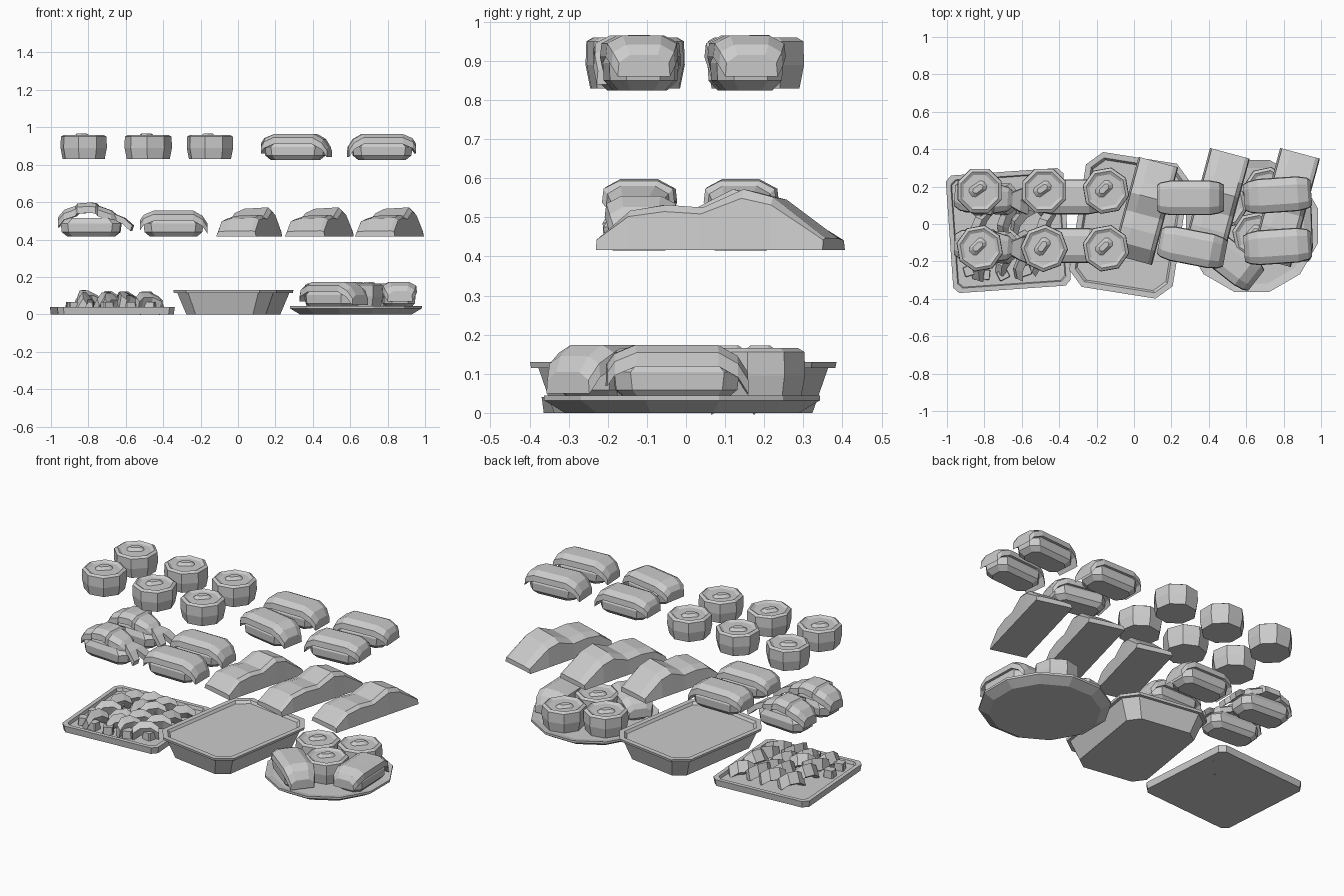
import bpy, math, random
from mathutils import Vector, Matrix

random.seed(4)
cube = bpy.data.objects.get("Cube")
if cube:
    bpy.data.objects.remove(cube, do_unlink=True)

grey = bpy.data.materials.new("plain_grey")
grey.use_nodes = True
grey.diffuse_color = (0.6, 0.6, 0.6, 1)
grey.node_tree.nodes["Principled BSDF"].inputs["Base Color"].default_value = (0.6, 0.6, 0.6, 1)


def skin(name, rings, at, turn=0, tilt=0):
    """Bridge equal rings of points into a closed solid and place it."""
    n = len(rings[0])
    verts = [Vector(p) for ring in rings for p in ring]
    faces = [(k * n + i, k * n + (i + 1) % n, (k + 1) * n + (i + 1) % n, (k + 1) * n + i)
             for k in range(len(rings) - 1) for i in range(n)]
    faces += [tuple(reversed(range(n))), tuple(range(len(verts) - n, len(verts)))]
    mesh = bpy.data.meshes.new(name)
    mesh.from_pydata(verts, [], faces)
    mesh.materials.append(grey)
    ob = bpy.data.objects.new(name, mesh)
    bpy.context.collection.objects.link(ob)
    ob.matrix_world = (Matrix.Translation(at) @ Matrix.Rotation(math.radians(turn), 4, 'Z')
                       @ Matrix.Rotation(math.radians(tilt), 4, 'Y'))
    return ob


def rect(w, d, c, z):
    """Chamfered rectangle ring."""
    x, y = w / 2, d / 2
    return [(-x + c, -y, z), (x - c, -y, z), (x, -y + c, z), (x, y - c, z),
            (x - c, y, z), (-x + c, y, z), (-x, y - c, z), (-x, -y + c, z)]


def circle(r, z, n):
    return [(r * math.cos(math.tau * (i + 0.5) / n), r * math.sin(math.tau * (i + 0.5) / n), z)
            for i in range(n)]


def roll(x, y, z, turn=0):
    """Octagonal roll with a rim and a raised filling."""
    profile = [(0.115, 0), (0.127, 0.06), (0.125, 0.12), (0.108, 0.13), (0.09, 0.12)]
    skin("roll", [circle(r, h, 8) for r, h in profile], (x, y, z), turn)
    skin("roll_filling", [rect(0.1, 0.06, 0.015, 0), rect(0.06, 0.03, 0.01, 0.017)],
         (x - 0.01, y + 0.01, z + 0.119), turn + 35)


def drape(name, stations, at, turn):
    """Arched topping from (x, top height, width factor) stations."""
    section = [(-0.093, -0.055), (0.093, -0.055), (0.089, -0.02),
               (0.05, 0), (-0.05, 0), (-0.089, -0.02)]
    skin(name, [[(x, y * w, z + h) for y, h in section] for x, z, w in stations], at, turn)


def rice(at, turn):
    levels = [(0.25, 0.12, 0.03, 0), (0.31, 0.165, 0.04, 0.025),
              (0.32, 0.17, 0.04, 0.07), (0.27, 0.14, 0.04, 0.1)]
    skin("rice_block", [rect(*lv) for lv in levels], at, turn)


def nigiri(x, y, z, turn=0):
    rice((x, y, z), turn)
    stations = [(-0.178, 0.09, 0.72), (-0.16, 0.117, 0.88), (-0.105, 0.14, 1),
                (0.105, 0.14, 1), (0.155, 0.112, 0.9), (0.182, 0.07, 0.75)]
    drape("fish_topping", stations, (x, y, z), turn)


def shrimp_nigiri(x, y, z, turn=0):
    """Rice with a ribbed topping and a fanned tail."""
    rice((x, y, z), turn)
    stations = [(-0.175, 0.105, 0.6), (-0.14, 0.145, 0.85), (-0.08, 0.165, 0.92),
                (-0.07, 0.178, 1), (0.0, 0.183, 0.95), (0.03, 0.178, 1),
                (0.04, 0.165, 0.88), (0.11, 0.14, 0.7), (0.14, 0.115, 0.45)]
    drape("shrimp_topping", stations, (x, y, z), turn)
    for side in (-1, 1):
        rings = [[(px, side * off - w, h), (px, side * off + w, h),
                  (px + 0.01, side * off + w, h + 0.03), (px + 0.01, side * off - w, h + 0.03)]
                 for px, off, w, h in ((0.11, 0.01, 0.02, 0.095), (0.17, 0.03, 0.03, 0.07),
                                       (0.215, 0.05, 0.025, 0.03))]
        skin("shrimp_tail", rings, (x, y, z), turn)


def fillet(x, y, z, length):
    """Two-humped slab of fish, leaning to the right."""
    rings = []
    for s, h in ((-0.5, 0.03), (-0.36, 0.1), (-0.2, 0.115), (-0.04, 0.108),
                 (0.14, 0.155), (0.27, 0.135), (0.5, 0.03)):
        p = s * length
        rings.append([(0.11, p, 0), (-0.11, p, 0), (-0.1, p, h * 0.8),
                      (-0.05, p, h * 0.95), (0.085, p, h), (0.105, p, h * 0.85)])
    skin("fish_fillet", rings, (x, y, z), -15)


# Upper layer: six rolls and four topped rice pieces
for x in (-0.825, -0.48, -0.15):
    for y in (0.178, -0.13):
        roll(x, y, 0.83, random.choice((0, 10, 20)))
for x, y, turn in ((0.31, -0.125, -11), (0.3, 0.14, 0), (0.77, 0.155, 184), (0.77, -0.12, 184)):
    nigiri(x, y, 0.825, turn)

# Middle layer: shrimp pieces, topped rice and three fillets
for y in (0.14, -0.12):
    shrimp_nigiri(-0.785, y, 0.415, -4)
    nigiri(-0.345, y + 0.005, 0.415, 0)
for x, y, length in ((0.06, 0.07, 0.54), (0.435, 0.088, 0.6), (0.81, 0.088, 0.6)):
    fillet(x, y, 0.417, length)

# Square tray with a shallow floor
tray = (-0.672, -0.035, 0)
skin("square_tray", [rect(0.62, 0.62, 0.03, 0), rect(0.63, 0.63, 0.03, 0.04),
                     rect(0.58, 0.58, 0.025, 0.04), rect(0.57, 0.57, 0.025, 0.022)], tray, 4)

# Curved pickle slices leaning against each other
for col in range(4):
    for row in range(4):
        rings = []
        for t in (-1, -0.4, 0.4, 1):
            px, lift = 0.035 * t * t, 0.02 * (1 - t * t)
            w = 0.026 - 0.008 * abs(t)
            rings.append([(px + w, t * 0.075, lift), (px - w, t * 0.075, lift),
                          (px - w, t * 0.075, lift + 0.07), (px + w, t * 0.075, lift + 0.055)])
        at = (-0.84 + col * 0.11 + random.uniform(-0.02, 0.02),
              -0.2 + row * 0.11 + random.uniform(-0.02, 0.02),
              0.028 + random.uniform(0, 0.022))
        skin("pickle_slice", rings, at, random.uniform(-55, -15), random.uniform(10, 40))

# Small cubes beside the slices
for x, y in ((-0.88, -0.25), (-0.8, -0.27), (-0.7, -0.27), (-0.89, -0.14), (-0.58, -0.25), (-0.47, -0.2)):
    skin("pickle_cube", [rect(0.06, 0.055, 0.005, 0), rect(0.055, 0.05, 0.005, 0.045)],
         (x, y, 0.022), random.uniform(-30, 30))

# Deep dish with a flared lip
dish = [(0.43, 0.62, 0.06, 0), (0.52, 0.69, 0.07, 0.115), (0.555, 0.725, 0.08, 0.115),
        (0.56, 0.73, 0.08, 0.13), (0.5, 0.67, 0.06, 0.13), (0.48, 0.65, 0.06, 0.115)]
skin("deep_dish", [rect(*lv) for lv in dish], (-0.025, -0.007, 0), -9)

# Round plate with its servings
plate = [(0.31, 0), (0.365, 0.032), (0.365, 0.045), (0.32, 0.036)]
skin("round_plate", [circle(r, h, 12) for r, h in plate], (0.63, -0.01, 0))
for x, y in ((0.48, 0.1), (0.71, 0.18), (0.65, -0.06)):
    roll(x, y, 0.036, 12)
nigiri(0.51, -0.19, 0.034, -38)
nigiri(0.86, -0.025, 0.034, 92)
